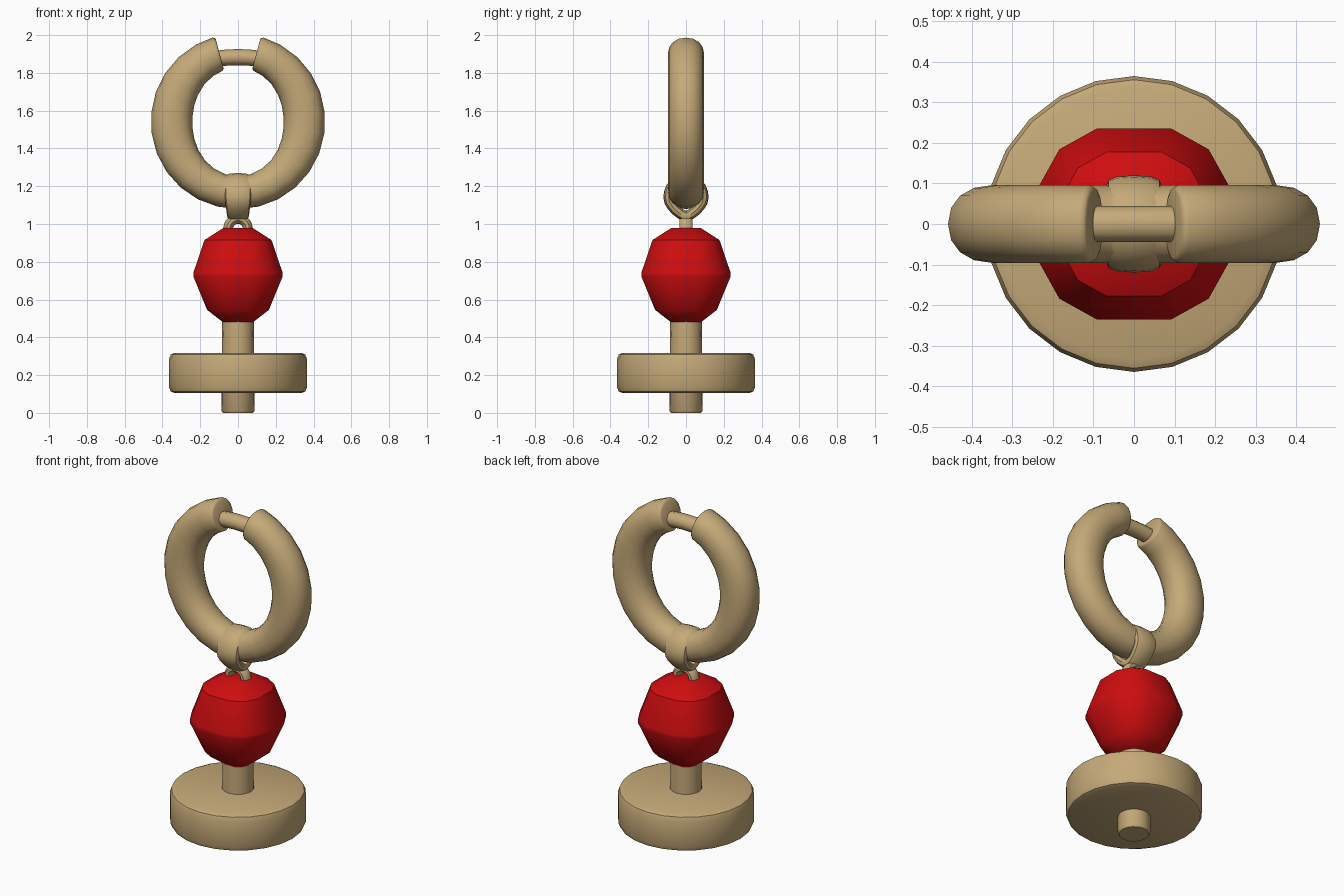
import bpy, bmesh, math
from mathutils import Vector

if "Cube" in bpy.data.objects:
    bpy.data.objects.remove(bpy.data.objects["Cube"])


def material(name, rgb):
    m = bpy.data.materials.new(name)
    m.diffuse_color = (*rgb, 1)
    m.use_nodes = True
    m.node_tree.nodes["Principled BSDF"].inputs["Base Color"].default_value = m.diffuse_color
    return m


GOLD = material("pale gold", (0.56, 0.40, 0.19))
RED = material("bright red", (0.62, 0.004, 0.005))


def loft(name, rings, mat, closed=False, angle=40):
    """Skin a list of equal-length point rings, capping the ends if open."""
    bm = bmesh.new()
    loops = [[bm.verts.new(p) for p in ring] for ring in rings]
    n = len(loops[0])
    pairs = list(zip(loops, loops[1:]))
    if closed:
        pairs.append((loops[-1], loops[0]))
    else:
        bm.faces.new(loops[0])
        bm.faces.new(loops[-1])
    for a, b in pairs:
        for i in range(n):
            j = (i + 1) % n
            bm.faces.new((a[i], a[j], b[j], b[i]))
    bmesh.ops.recalc_face_normals(bm, faces=bm.faces)
    mesh = bpy.data.meshes.new(name)
    bm.to_mesh(mesh)
    bm.free()
    mesh.materials.append(mat)
    ob = bpy.data.objects.new(name, mesh)
    bpy.context.collection.objects.link(ob)
    bpy.ops.object.select_all(action='DESELECT')
    ob.select_set(True)
    bpy.context.view_layer.objects.active = ob
    bpy.ops.object.shade_smooth_by_angle(angle=math.radians(angle))
    return ob


def section(centre, u, v, a, b, n=14, power=1.0):
    """Oval of half-sizes a, b along axes u, v; power < 1 makes it boxier."""
    def s(x):
        return math.copysign(abs(x) ** power, x)
    return [centre + u * a * s(math.cos(t)) + v * b * s(math.sin(t))
            for t in (2 * math.pi * i / n for i in range(n))]


X, Y, Z = Vector((1, 0, 0)), Vector((0, 1, 0)), Vector((0, 0, 1))


def lathe(name, profile, mat, n=24, angle=40):
    return loft(name, [section(Z * z, X, Y, r, r, n) for r, z in profile], mat, angle=angle)


# Round foot and the post running through it
lathe("base_disc", [(0.335, 0.105), (0.356, 0.113), (0.365, 0.135), (0.365, 0.285),
                    (0.356, 0.309), (0.335, 0.318)], GOLD)
lathe("post", [(0.08, 0.0), (0.088, 0.01), (0.086, 0.32), (0.083, 0.55)], GOLD, 16)

# Faceted twelve-sided bead
sides = [(math.radians(q * 90 + a), k) for q in range(4)
         for a, k in ((21, 1.0), (45, 1.03), (69, 1.0))]
bead_profile = [(0.085, 0.48), (0.175, 0.545), (0.253, 0.722),
                (0.253, 0.742), (0.19, 0.915), (0.085, 0.978)]
loft("bead", [[Vector((r * k * math.cos(a), r * k * math.sin(a), z)) for a, k in sides]
              for r, z in bead_profile], RED, angle=38)

# Small eyelet arch on top of the bead
arch = []
for i in range(11):
    t = math.pi * i / 10
    d = X * math.cos(t) + Z * math.sin(t)
    arch.append(section(Z * 0.975 + d * 0.052, d, Y, 0.026, 0.035, 10))
loft("eyelet", arch, GOLD)

# Teardrop link wrapped around the bottom of the ring
link = []
for i in range(24):
    t = 2 * math.pi * i / 24
    low = max(0.0, -math.sin(t))
    centre = Vector((0, 0.092 * math.cos(t) * (1 - 0.45 * low ** 2),
                     1.14 + math.sin(t) * (0.102 if math.sin(t) > 0 else 0.098)))
    d = Vector((0, math.cos(t), math.sin(t)))
    link.append(section(centre, d, X, 0.028, 0.07 - 0.012 * low, 12, 0.75))
loft("link", link, GOLD, closed=True)

# Open ring, thicker at the sides, with softened ends
ring = []
gap, steps = math.radians(15), 24
ends = [(0.0, 0.86), (0.01, 0.95), (0.035, 1.0)]
params = ([(gap + o, k) for o, k in ends]
          + [(gap + (2 * math.pi - 2 * gap) * i / steps, 1.0) for i in range(1, steps)]
          + [(2 * math.pi - gap - o, k) for o, k in reversed(ends)])
for t, k in params:
    d = X * math.sin(t) + Z * math.cos(t)
    inner = 0.242 + 0.045 * math.cos(t) ** 2
    outer = 0.461 + 0.006 * max(0, math.cos(t))
    ring.append(section(Z * 1.54 + d * (inner + outer) / 2, d, Y,
                        k * (outer - inner) / 2, k * 0.096, 16, 0.92))
loft("ring", ring, GOLD, angle=50)

# Hinge pin bridging the ring opening
loft("hinge_pin", [section(X * x + Z * (1.883 - 0.6 * x * x), Y, Z, 0.045, 0.043, 12)
                   for x in (-0.13, -0.06, 0, 0.06, 0.13)], GOLD)
